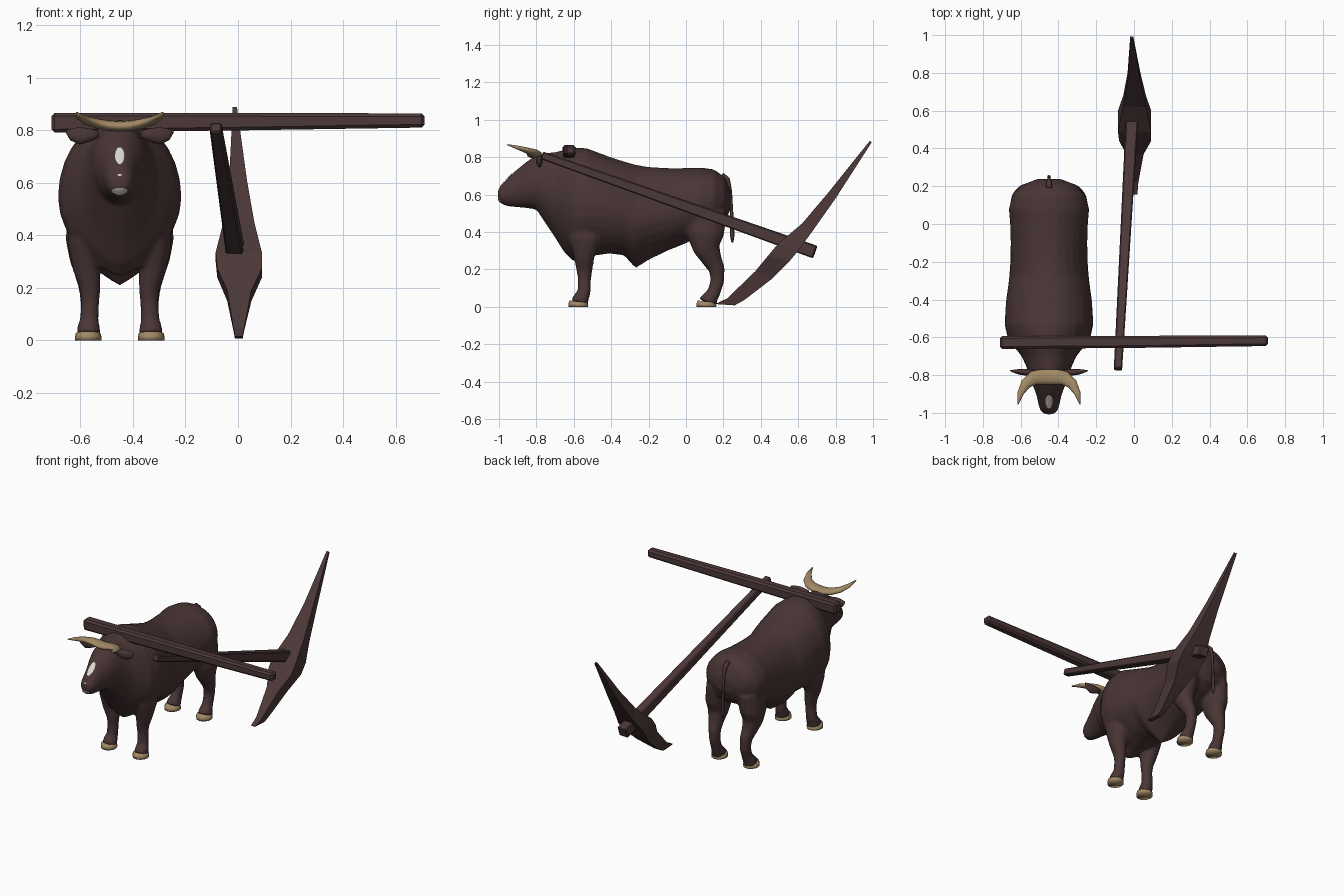
import bpy, bmesh
from math import cos, sin, pi, sqrt
from mathutils import Vector

cube = bpy.data.objects.get("Cube")
if cube:
    bpy.data.objects.remove(cube, do_unlink=True)

OX_X = -0.45  # centre line of the animal


def material(name, rgb):
    m = bpy.data.materials.new(name)
    m.use_nodes = True
    m.diffuse_color = (*rgb, 1)
    m.node_tree.nodes["Principled BSDF"].inputs["Base Color"].default_value = (*rgb, 1)
    return m


HIDE = material("dark_brown_hide", (0.068, 0.036, 0.036))
WOOD = material("dark_brown_wood", (0.074, 0.040, 0.040))
HORN = material("tan_horn", (0.36, 0.25, 0.13))
WHITE = material("white_blaze", (0.72, 0.70, 0.66))
GREY = material("pale_grey_muzzle", (0.38, 0.36, 0.35))


def loft(bm, rings):
    """Closed skin through a series of equal point rings."""
    loops = [[bm.verts.new(p) for p in ring] for ring in rings]
    n = len(loops[0])
    for a, b in zip(loops, loops[1:]):
        for i in range(n):
            j = (i + 1) % n
            bm.faces.new((a[i], a[j], b[j], b[i]))
    bm.faces.new(loops[0][::-1])
    bm.faces.new(loops[-1])


def tube(bm, path, ref, n=12, turn=0.0):
    """Elliptical tube along (x, y, z, radius_a, radius_b) stations."""
    pts = [Vector(p[:3]) for p in path]
    rings = []
    for i, p in enumerate(path):
        t = (pts[min(i + 1, len(pts) - 1)] - pts[max(i - 1, 0)]).normalized()
        side = t.cross(Vector(ref)).normalized()
        other = side.cross(t)
        angles = [2 * pi * k / n + turn for k in range(n)]
        rings.append([pts[i] + side * cos(a) * p[3] + other * sin(a) * p[4] for a in angles])
    loft(bm, rings)


def finish(bm, name, mat, x=0.0, smooth=True):
    bmesh.ops.recalc_face_normals(bm, faces=bm.faces)
    for f in bm.faces:
        f.smooth = smooth
    me = bpy.data.meshes.new(name)
    bm.to_mesh(me)
    bm.free()
    me.materials.append(mat)
    ob = bpy.data.objects.new(name, me)
    ob.location.x = x
    bpy.context.collection.objects.link(ob)
    return ob


def beam(name, path, bevel):
    """Square bar with chamfered edges; radii are half widths."""
    bm = bmesh.new()
    tube(bm, [(*p[:3], p[3] * sqrt(2), p[4] * sqrt(2)) for p in path], (0, 0, 1), 4, pi / 4)
    ob = finish(bm, name, WOOD, smooth=False)
    mod = ob.modifiers.new("chamfer", "BEVEL")
    mod.width = bevel
    mod.segments = 1


# Torso, neck and head: y, top, bottom, half width, bottom sharpness
TORSO = [
    (-1.005, .625, .575, .030, 1), (-.985, .658, .548, .048, 1), (-.95, .69, .537, .057, 1),
    (-.90, .738, .532, .068, 1), (-.85, .778, .528, .088, 1), (-.80, .812, .52, .105, 1),
    (-.76, .822, .46, .118, 1), (-.70, .827, .37, .145, 1.2), (-.65, .84, .29, .185, 1.4),
    (-.60, .853, .24, .22, 1.5), (-.53, .848, .268, .235, 1.3), (-.41, .803, .285, .228, 1),
    (-.33, .777, .275, .217, 1.2), (-.27, .76, .205, .21, 1.9), (-.2, .748, .25, .205, 1.6),
    (-.1, .742, .30, .203, 1.2), (0, .742, .34, .206, 1), (.08, .745, .38, .213, 1),
    (.15, .735, .41, .195, 1), (.205, .695, .45, .145, 1), (.238, .62, .52, .065, 1),
]
# Leg stations from the hoof up: x offset, y, z, half width, half depth
FRONT_LEG = [
    (.12, -.57, .02, .047, .05), (.118, -.56, .05, .044, .042), (.116, -.545, .08, .036, .036),
    (.112, -.543, .15, .035, .036), (.112, -.543, .2, .04, .044), (.125, -.545, .27, .053, .057),
    (.13, -.54, .36, .068, .09), (.12, -.53, .5, .07, .12),
]
HIND_LEG = [
    (.12, .115, .02, .047, .053), (.118, .13, .05, .042, .042), (.116, .15, .08, .034, .036),
    (.115, .168, .14, .034, .038), (.118, .165, .2, .038, .044), (.125, .14, .25, .046, .054),
    (.13, .11, .31, .062, .072), (.13, .105, .38, .077, .1), (.115, .1, .5, .08, .12),
]


def section(y, top, bottom, w, sharp, n=28):
    mid = bottom + (top - bottom) * .48
    ring = []
    for k in range(n):
        a = 2 * pi * k / n
        c, s = cos(a), sin(a)
        power = 1 if s >= 0 else sharp
        x = w * abs(c) ** power * (1 if c > 0 else -1)
        ring.append((x, y, mid + s * ((top - mid) if s >= 0 else (mid - bottom))))
    return ring


bm = bmesh.new()
loft(bm, [section(*s) for s in TORSO])
for s in (-1, 1):
    for leg in (FRONT_LEG, HIND_LEG):
        tube(bm, [(s * p[0], *p[1:]) for p in leg], (0, 1, 0))
body = finish(bm, "ox_body", HIDE, OX_X)
remesh = body.modifiers.new("fuse", "REMESH")
remesh.mode = "VOXEL"
remesh.voxel_size = .011
remesh.use_smooth_shade = True
soften = body.modifiers.new("soften", "SMOOTH")
soften.factor = .5
soften.iterations = 4

# Hooves and ears
for s, side in ((1, "left"), (-1, "right")):
    for y, place in ((-.572, "front"), (.113, "hind")):
        bm = bmesh.new()
        x = s * .12
        tube(bm, [(x, y - .004, 0, .05, .054), (x, y - .004, .012, .051, .055),
                  (x, y - .002, .028, .047, .051)], (0, 1, 0), 14)
        finish(bm, f"{place}_{side}_hoof", HORN, OX_X)
    bm = bmesh.new()
    tube(bm, [(s * .08, -.785, .785, .014, .014), (s * .115, -.785, .782, .018, .025),
              (s * .15, -.783, .778, .016, .033), (s * .18, -.78, .785, .010, .025),
              (s * .203, -.777, .797, .003, .006)], (0, 0, 1))
    finish(bm, f"{side}_ear", HIDE, OX_X)

# Horns: one crescent across the poll
half = [(.04, -.81, .817, .041, .020), (.08, -.815, .824, .038, .019),
        (.122, -.845, .835, .028, .016), (.15, -.895, .85, .017, .011),
        (.164, -.955, .867, .003, .003)]
bm = bmesh.new()
tube(bm, [(-p[0], *p[1:]) for p in reversed(half)] + [(0, -.81, .814, .041, .020)] + half, (0, 0, 1))
finish(bm, "horns", HORN, OX_X)

# Tail with a tuft
bm = bmesh.new()
tube(bm, [(0, .19, .705, .016, .016), (0, .222, .68, .014, .014), (0, .236, .62, .010, .010),
          (0, .243, .53, .008, .008), (0, .246, .44, .011, .009), (0, .247, .38, .012, .010),
          (0, .248, .345, .005, .005)], (1, 0, 0), 8)
finish(bm, "tail", HIDE, OX_X)


# Pale face markings, wrapped onto the head
def marking(name, mat, y, z, w, h, project):
    bm = bmesh.new()
    bmesh.ops.create_grid(bm, x_segments=8, y_segments=8, size=1)
    for v in bm.verts:
        u, t = v.co.x, v.co.y
        v.co = (w * u * sqrt(1 - t * t / 2), y, z + h * t * sqrt(1 - u * u / 2))
    ob = finish(bm, name, mat, OX_X)
    wrap = ob.modifiers.new("wrap", "SHRINKWRAP")
    wrap.target = body
    wrap.offset = .004
    wrap.wrap_mode = "ABOVE_SURFACE"
    if project:
        wrap.wrap_method = "PROJECT"
        wrap.use_project_y = True
        wrap.use_positive_direction = True


marking("forehead_blaze", WHITE, -1.1, .70, .018, .033, True)
marking("nose_spot", WHITE, -1.1, .628, .008, .003, True)
marking("muzzle_patch", GREY, -1.0, .562, .036, .02, False)

# Yoke beam and draught pole
beam("yoke_beam", [(-.71, -.627, .828, .034, .037), (0, -.624, .832, .032, .033),
                   (.71, -.618, .837, .028, .027)], .012)
beam("draught_pole", [(-.085, -.77, .81, .022, .021), (-.003, .69, .293, .034, .035)], .006)

# Plough blade: front y and z, back y and z, half width, centre x
BLADE = [
    (.983, .888, .993, .88, .008, -.012), (.76, .61, .80, .58, .034, 0),
    (.62, .445, .68, .41, .06, .003), (.49, .335, .60, .30, .088, .003),
    (.44, .275, .55, .24, .085, .006), (.37, .19, .46, .15, .046, .005),
    (.22, .045, .31, .035, .02, .003), (.155, .015, .26, .008, .015, .003),
]
bm = bmesh.new()
loft(bm, [[(c - w, fy, fz), (c + w, fy, fz), (c + w, by, bz), (c - w, by, bz)]
          for fy, fz, by, bz, w, c in BLADE])
finish(bm, "plough_blade", WOOD, smooth=False)
